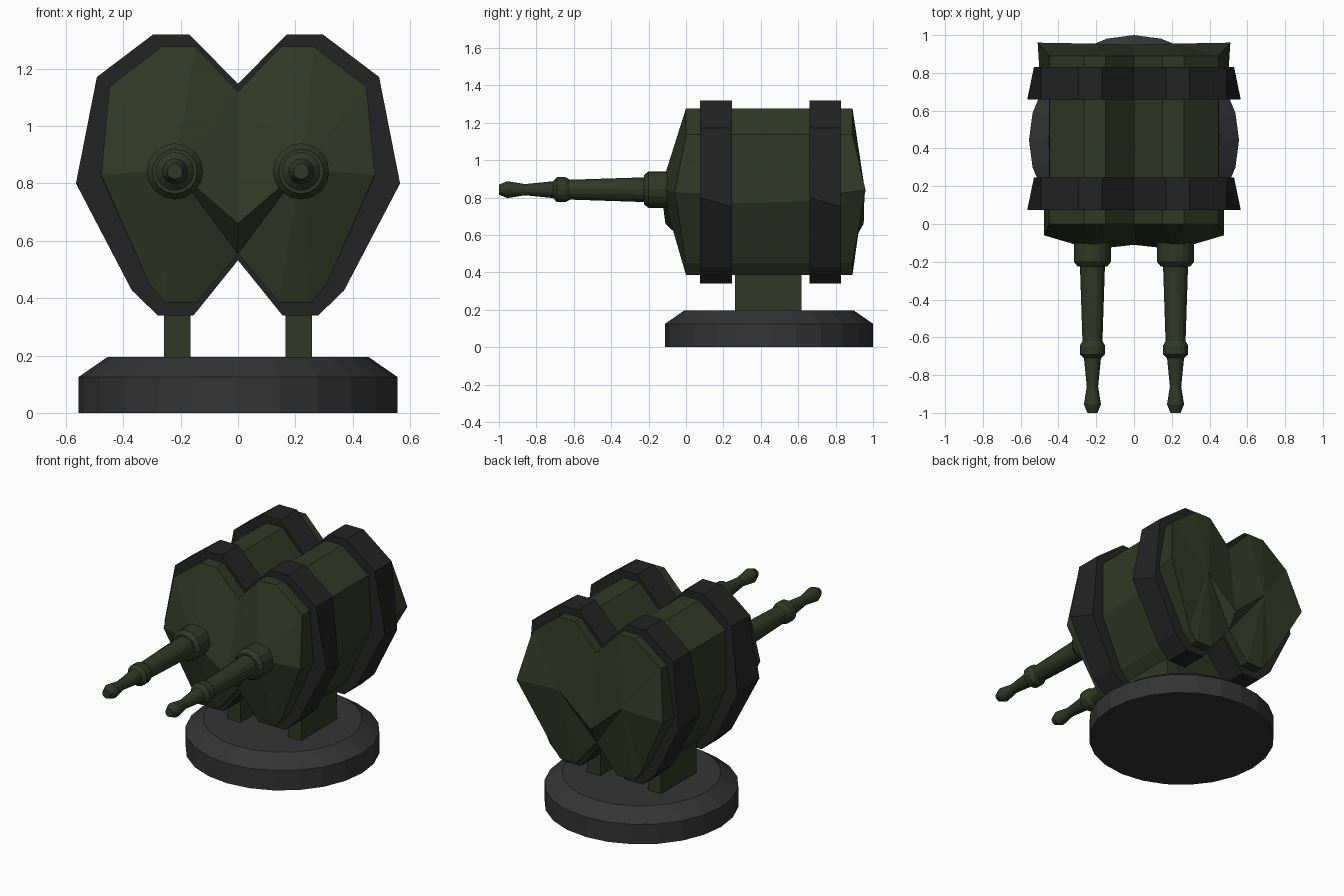
import bpy, bmesh, math
from mathutils import Matrix

if "Cube" in bpy.data.objects:
    bpy.data.objects.remove(bpy.data.objects["Cube"])


def material(name, rgb):
    m = bpy.data.materials.new(name)
    m.diffuse_color = (*rgb, 1)
    m.use_nodes = True
    m.node_tree.nodes["Principled BSDF"].inputs["Base Color"].default_value = m.diffuse_color
    return m


green = material("dark_green", (0.030, 0.040, 0.019))
black = material("band_black", (0.017, 0.017, 0.018))
grey = material("base_grey", (0.034, 0.034, 0.034))


def finish(name, bm, mat):
    bmesh.ops.recalc_face_normals(bm, faces=bm.faces[:])
    me = bpy.data.meshes.new(name)
    bm.to_mesh(me)
    bm.free()
    me.materials.append(mat)
    ob = bpy.data.objects.new(name, me)
    bpy.context.collection.objects.link(ob)
    return ob


def mirrored_outline(half):
    # half runs from the top notch (x=0) round the right to the bottom notch (x=0)
    return half + [(-x, z) for x, z in half[-2:0:-1]]


def bridge(bm, a, b):
    n = len(a)
    for i in range(n):
        bm.faces.new((a[i], a[(i + 1) % n], b[(i + 1) % n], b[i]))


def body_half(side_x, side_z):
    return [(0, 1.12), (0.15, 1.277), (0.265, 1.277), (0.448, 1.137), (side_x, side_z),
            (0.31, 0.45), (0.255, 0.385), (0.143, 0.385), (0, 0.555)]


def lathe(bm, profile, sides, matrix):
    rings = []
    for r, h in profile:
        rings.append([bm.verts.new(matrix @ Matrix.Rotation(math.tau * i / sides, 4, 'Z')
                                   @ Matrix.Translation((r, 0, h)).to_translation())
                      for i in range(sides)])
    for a, b in zip(rings, rings[1:]):
        bridge(bm, a, b)
    bm.faces.new(rings[0])
    bm.faces.new(rings[-1])


# Twin-lobed drum body: y, side x, side z, y of the side corner
bm = bmesh.new()
rings = []
for y, sx, sz, sy in [(0, 0.477, 0.83, -0.06), (0.10, 0.475, 0.82, 0.10), (0.20, 0.45, 0.77, 0.20),
                      (0.70, 0.45, 0.78, 0.70), (0.80, 0.50, 0.82, 0.80), (0.89, 0.51, 0.84, 0.96)]:
    rings.append([bm.verts.new((x, sy if i in (4, 12) else y, z))
                  for i, (x, z) in enumerate(mirrored_outline(body_half(sx, sz)))])
for a, b in zip(rings, rings[1:]):
    bridge(bm, a, b)
# Faceted end caps fanning from the centre of each lobe
for ring, y_lobe, y_mid in ((rings[0], -0.135, -0.11), (rings[-1], 0.955, 0.95)):
    mid = bm.verts.new((0, y_mid, 0.66))
    for s, loop in ((1, ring[0:9]), (-1, ring[8:] + ring[:1])):
        hub = bm.verts.new((0.22 * s, y_lobe, 0.85))
        loop = loop + [mid]
        for i in range(len(loop)):
            bm.faces.new((hub, loop[i], loop[(i + 1) % len(loop)]))
finish("drum_body", bm, green)

# Bands around the drum
for name, y0, y1 in (("front_band", 0.075, 0.245), ("rear_band", 0.66, 0.83)):
    def band_half(side_x, side_z):
        return [(0, 1.147), (0.17, 1.32), (0.295, 1.32), (0.492, 1.171), (side_x, side_z),
                (0.37, 0.427), (0.28, 0.34), (0.155, 0.34), (0, 0.532)]
    bm = bmesh.new()
    loops = []
    for y, half in ((y0, body_half(0.47, 0.82)), (y0, band_half(0.565, 0.80)),
                    (y1, band_half(0.53, 0.75)), (y1, body_half(0.448, 0.77))):
        loops.append([bm.verts.new((x, y, z)) for x, z in mirrored_outline(half)])
    for i in range(4):
        bridge(bm, loops[i], loops[(i + 1) % 4])
    finish(name, bm, black)

# Barrels and support posts, one per side
barrel_profile = [(0.098, 0.0), (0.098, 0.20), (0.078, 0.225), (0.066, 0.225), (0.053, 0.62),
                  (0.067, 0.645), (0.067, 0.69), (0.045, 0.71), (0.030, 0.86), (0.045, 0.955),
                  (0.027, 1.0)]
for s, side in ((-1, "left"), (1, "right")):
    bm = bmesh.new()
    lathe(bm, barrel_profile, 16,
          Matrix.Translation((0.22 * s, 0, 0.842)) @ Matrix.Rotation(math.pi / 2, 4, 'X'))
    finish(side + "_barrel", bm, green)

    bm = bmesh.new()
    bmesh.ops.create_cube(bm, size=1, matrix=Matrix.Translation((0.212 * s, 0.44, 0.32))
                          @ Matrix.Diagonal((0.092, 0.355, 0.26, 1)))
    finish(side + "_post", bm, green)

# Round base with a sloped upper rim
bm = bmesh.new()
lathe(bm, [(0.556, 0), (0.556, 0.125), (0.455, 0.195)], 24, Matrix.Translation((0, 0.444, 0)))
finish("round_base", bm, grey)
